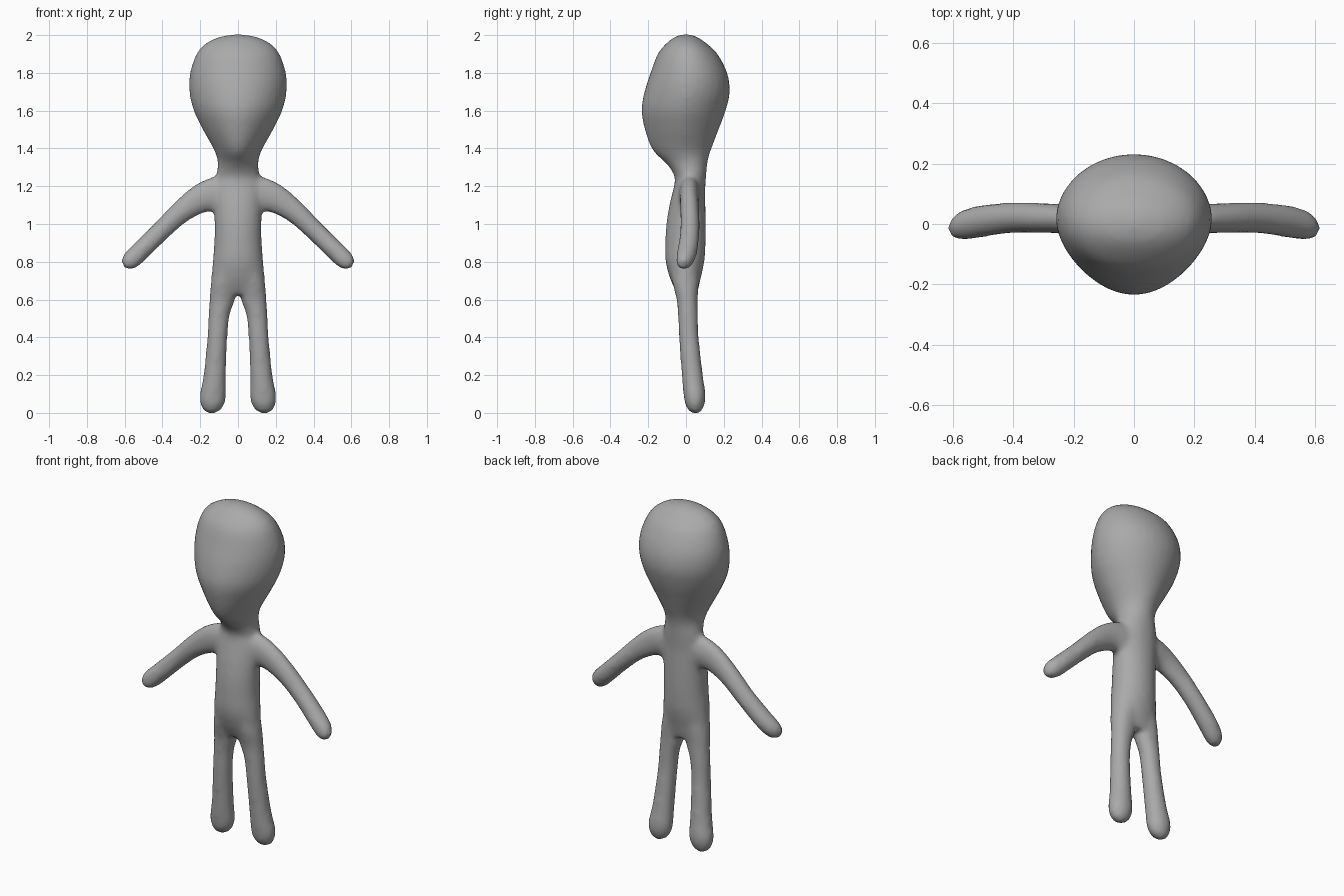
import bpy, bmesh, math
from mathutils import Vector

if "Cube" in bpy.data.objects:
    bpy.data.objects.remove(bpy.data.objects["Cube"])

SIDES = 32


def smooth_rows(rows, steps=5):
    """Catmull-Rom interpolation through the section rows."""
    out = []
    for i in range(len(rows) - 1):
        a, b = rows[max(i - 1, 0)], rows[i]
        c, d = rows[i + 1], rows[min(i + 2, len(rows) - 1)]
        for s in range(steps):
            t = s / steps
            out.append([0.5 * (2 * q + (r - p) * t + (2 * p - 5 * q + 4 * r - w) * t * t
                               + (3 * q - p - 3 * r + w) * t ** 3)
                        for p, q, r, w in zip(a, b, c, d)])
    return out + [list(rows[-1])]


def loft(bm, sections):
    """Closed tube through (centre, u axis, v axis, front taper) sections."""
    rings = []
    for c, u, v, taper in sections:
        ring = []
        for k in range(SIDES):
            a = 2 * math.pi * k / SIDES
            squeeze = 1 - taper * max(0, -math.sin(a))
            ring.append(bm.verts.new(c + u * math.cos(a) * squeeze + v * math.sin(a)))
        rings.append(ring)
    for r, s in zip(rings, rings[1:]):
        for k in range(SIDES):
            n = (k + 1) % SIDES
            bm.faces.new((r[k], r[n], s[n], s[k]))
    bm.faces.new(rings[0][::-1])
    bm.faces.new(rings[-1])


def upright(bm, rows):
    """Rows: z, x min, x max, y front, y back, front taper."""
    loft(bm, [(Vector(((x0 + x1) / 2, (y0 + y1) / 2, z)), Vector(((x1 - x0) / 2, 0, 0)),
               Vector((0, (y1 - y0) / 2, 0)), t)
              for z, x0, x1, y0, y1, t in smooth_rows(rows)])


def arm_sections(rows, side):
    """Rows: x, z, y, radius in the front plane, radius in depth."""
    pts = smooth_rows(rows)
    out = []
    for i, (x, z, y, r, d) in enumerate(pts):
        p, q = pts[max(i - 1, 0)], pts[min(i + 1, len(pts) - 1)]
        n = Vector((-(q[1] - p[1]), 0, q[0] - p[0])).normalized()
        out.append((Vector((side * x, y, z)), Vector((side * n.x, 0, n.z)) * r,
                    Vector((0, d, 0)), 0))
    return out


bm = bmesh.new()

# head and neck: z, half width, front, back, front taper
head = [(2.003, .02, -.02, .02, 0), (1.99, .10, -.06, .06, 0), (1.955, .172, -.105, .11, 0),
        (1.9, .22, -.15, .167, 0), (1.8, .254, -.188, .218, .04), (1.7, .258, -.22, .232, .1),
        (1.6, .235, -.236, .21, .15), (1.5, .187, -.218, .173, .2), (1.42, .142, -.192, .143, .25),
        (1.37, .118, -.16, .125, .25), (1.32, .108, -.105, .113, .15), (1.25, .115, -.06, .107, 0),
        (1.15, .12, -.06, .1, 0)]
upright(bm, [(z, -w, w, f, b, t) for z, w, f, b, t in head][::-1])

# torso
torso = [(.63, .13, -.045, .06), (.7, .142, -.08, .075), (.8, .134, -.108, .097),
         (.9, .126, -.11, .104), (1.0, .125, -.104, .105), (1.1, .128, -.088, .103),
         (1.2, .13, -.064, .1), (1.26, .10, -.055, .1)]
upright(bm, [(z, -w, w, f, b, 0) for z, w, f, b in torso])

# legs: z, inner, outer, front, back
legs = [(-.003, .125, .155, .035, .065), (.012, .095, .182, .013, .085), (.05, .07, .2, -.006, .1),
        (.1, .063, .202, -.014, .104), (.2, .063, .183, -.023, .09), (.4, .056, .163, -.038, .068),
        (.52, .043, .156, -.043, .064), (.6, .015, .152, -.05, .063), (.68, .005, .145, -.07, .068),
        (.75, .005, .13, -.08, .07)]
# arms: x, z, y, front-plane radius, depth radius
arms = [(.03, 1.15, .02, .1, .06), (.12, 1.155, .018, .095, .055), (.2, 1.133, .017, .078, .05),
        (.3, 1.065, .02, .061, .05), (.4, .971, .021, .053, .051), (.5, .873, .010, .052, .054),
        (.56, .815, -.003, .051, .05), (.59, .786, -.012, .038, .037), (.605, .772, -.015, .012, .012)]
for side in (-1, 1):
    upright(bm, [(z, *sorted((side * a, side * b)), f, k, 0) for z, a, b, f, k in legs])
    loft(bm, arm_sections(arms, side))

bmesh.ops.recalc_face_normals(bm, faces=bm.faces)
mesh = bpy.data.meshes.new("figure_body")
bm.to_mesh(mesh)
bm.free()
body = bpy.data.objects.new("figure_body", mesh)
bpy.context.collection.objects.link(body)

# fuse all parts into one skin and soften the joins
remesh = body.modifiers.new("fuse", 'REMESH')
remesh.mode = 'VOXEL'
remesh.voxel_size = 0.014
remesh.use_smooth_shade = True
soften = body.modifiers.new("soften", 'SMOOTH')
soften.factor = 0.5
soften.iterations = 10

grey = bpy.data.materials.new("plain_grey")
grey.diffuse_color = (0.4, 0.4, 0.4, 1)
grey.use_nodes = True
grey.node_tree.nodes["Principled BSDF"].inputs["Base Color"].default_value = grey.diffuse_color
mesh.materials.append(grey)
for p in mesh.polygons:
    p.use_smooth = True
